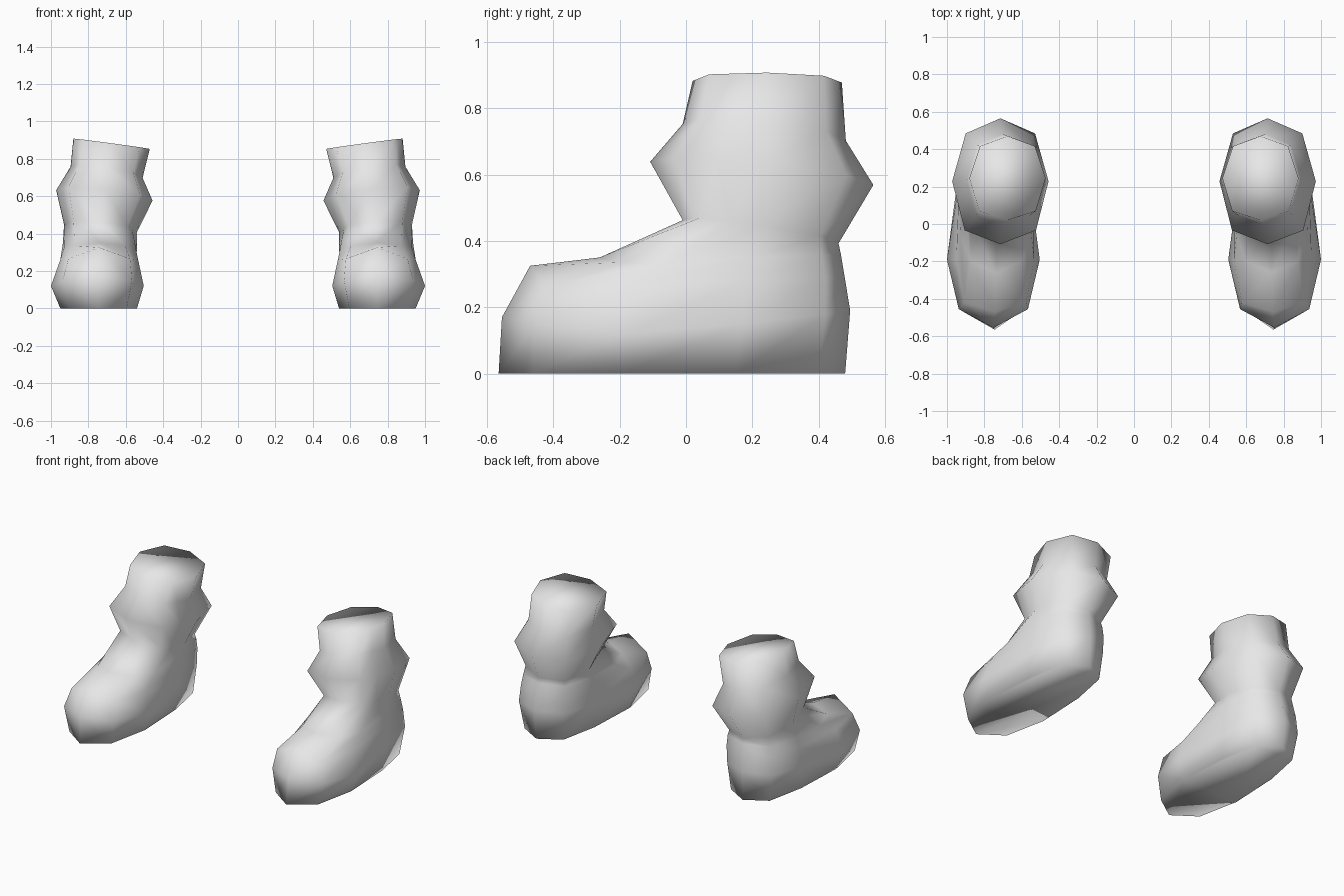
import bpy, bmesh

if "Cube" in bpy.data.objects:
    bpy.data.objects.remove(bpy.data.objects["Cube"])

grey = bpy.data.materials.new("light_grey")
grey.diffuse_color = (0.8, 0.8, 0.8, 1)
grey.use_nodes = True
grey.node_tree.nodes["Principled BSDF"].inputs["Base Color"].default_value = grey.diffuse_color


def around(right, left):
    """Order ten points: front tip, right side, back tip, left side."""
    return right + left[::-1][1:-1]


def foot_ring(cx, stations):
    """Ring from (half width, y, z) stations running toe to heel."""
    return around([(cx + w, y, z) for w, y, z in stations],
                  [(cx - w, y, z) for w, y, z in stations])


def shaft_ring(x0, x1, y0, y1, z_front, z_back, z_in, z_out):
    """Tilted octagon, with one extra point on each front side."""
    half = [(0, -1), (.74, -.78), (.87, -.39), (1, 0), (.72, .76), (0, 1)]
    cx, cy = (x0 + x1) / 2, (y0 + y1) / 2
    cz = (z_front + z_back + z_in + z_out) / 4

    def place(u, v):
        return (cx + u * (x1 - x0) / 2, cy + v * (y1 - y0) / 2,
                cz + u * (z_out - z_in) / 2 + v * (z_back - z_front) / 2)
    return around([place(u, v) for u, v in half],
                  [place(-u, v) for u, v in half])


rings = [
    # sole outline
    foot_ring(.745, [(0, -.565, 0), (.15, -.46, 0), (.205, -.19, 0),
                     (.19, .15, 0), (.14, .40, 0), (0, .48, 0)]),
    # widest part of the foot
    foot_ring(.752, [(0, -.555, .17), (.185, -.455, .15), (.248, -.19, .12),
                     (.2, .17, .15), (.16, .42, .18), (0, .495, .19)]),
    # top of the toes
    foot_ring(.742, [(0, -.47, .325), (.165, -.42, .265), (.208, -.19, .26),
                     (.2, .18, .28), (.155, .42, .29), (0, .477, .3)]),
    # instep
    foot_ring(.738, [(0, -.26, .35), (.135, -.20, .335), (.19, -.06, .33),
                     (.198, .2, .35), (.15, .41, .355), (0, .467, .36)]),
    # ankle, bulge, neck and rim
    shaft_ring(.54, .93, -.01, .46, .47, .40, .40, .44),
    shaft_ring(.457, .972, -.108, .565, .64, .57, .575, .63),
    shaft_ring(.51, .895, -.01, .482, .75, .70, .70, .76),
    shaft_ring(.472, .88, .02, .47, .885, .88, .85, .905),
]


def make_boot(name, side):
    bm = bmesh.new()
    loops = [[bm.verts.new((side * x, y, z)) for x, y, z in r] for r in rings]
    n = len(loops[0])
    for low, high in zip(loops, loops[1:]):
        for i in range(n):
            j = (i + 1) % n
            bm.faces.new((low[i], low[j], high[j], high[i]))
    # sole and closed top
    bm.faces.new(loops[0][::-1])
    bm.faces.new(loops[-1])
    bmesh.ops.recalc_face_normals(bm, faces=bm.faces)
    for f in bm.faces:
        f.smooth = True
    mesh = bpy.data.meshes.new(name)
    bm.to_mesh(mesh)
    bm.free()
    mesh.materials.append(grey)
    bpy.context.collection.objects.link(bpy.data.objects.new(name, mesh))


make_boot("right_boot", 1)
make_boot("left_boot", -1)
